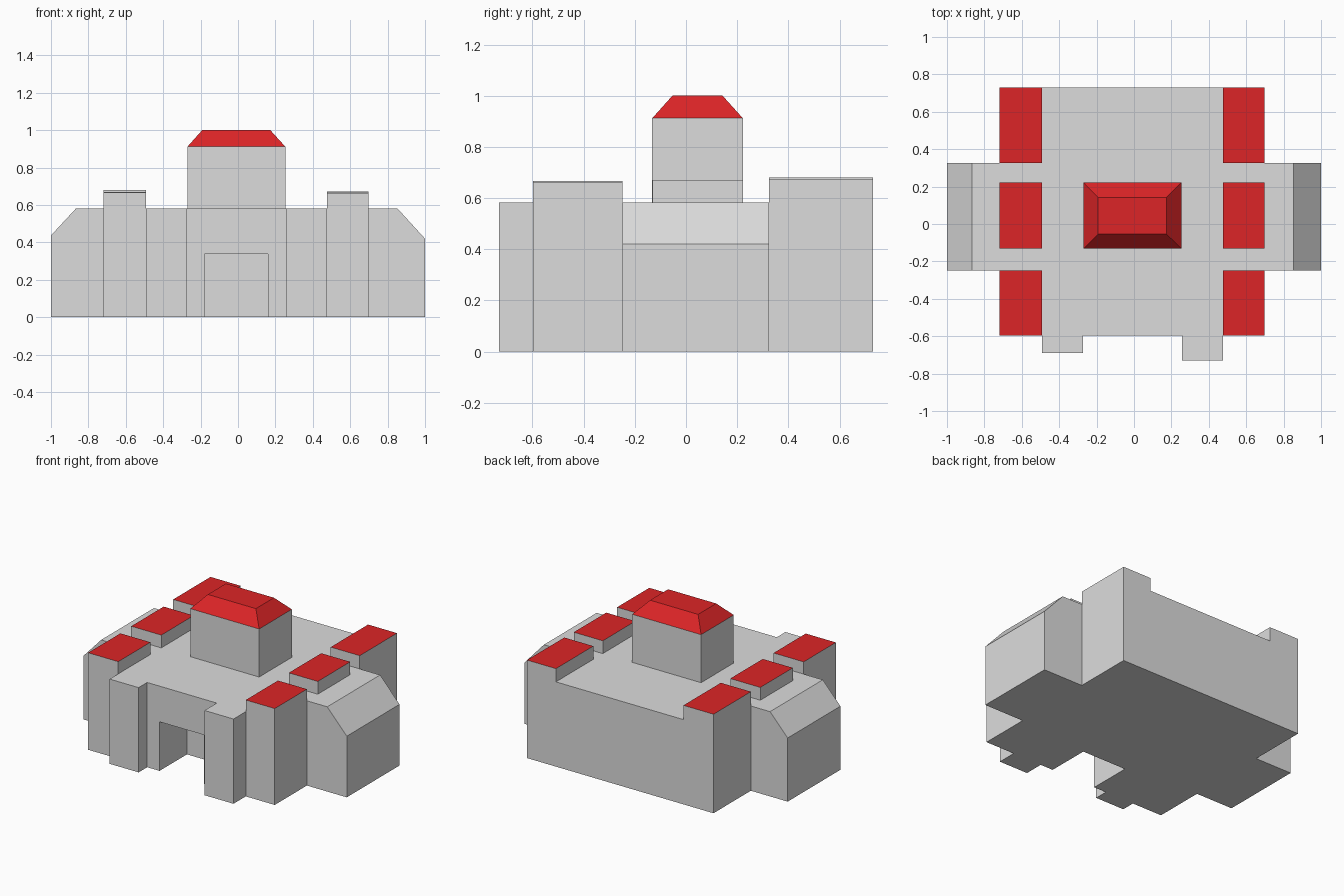
import bpy

if "Cube" in bpy.data.objects:
    bpy.data.objects.remove(bpy.data.objects["Cube"])


def material(name, rgb):
    m = bpy.data.materials.new(name)
    m.diffuse_color = (*rgb, 1)
    m.use_nodes = True
    m.node_tree.nodes["Principled BSDF"].inputs["Base Color"].default_value = m.diffuse_color
    return m


STONE = material("light grey stone", (0.72, 0.72, 0.72))
RED = material("red roof", (0.72, 0.018, 0.02))


def mesh_object(name, verts, faces, mats):
    me = bpy.data.meshes.new(name)
    me.from_pydata(verts, [], faces)
    for m in mats:
        me.materials.append(m)
    ob = bpy.data.objects.new(name, me)
    bpy.context.collection.objects.link(ob)
    return ob


def frustum(name, low, high, z0, z1, mats=(STONE,)):
    """Block between two (x0, x1, y0, y1) rectangles; a box if they match."""
    verts = []
    for (x0, x1, y0, y1), z in ((low, z0), (high, z1)):
        verts += [(x0, y0, z), (x1, y0, z), (x1, y1, z), (x0, y1, z)]
    faces = [(3, 2, 1, 0), (4, 5, 6, 7)]
    faces += [(i, (i + 1) % 4, (i + 1) % 4 + 4, i + 4) for i in range(4)]
    return mesh_object(name, verts, faces, mats)


def box(name, rect, z0, z1, mats=(STONE,)):
    return frustum(name, rect, rect, z0, z1, mats)


def wing(name, inner, slope, outer, eave):
    """Side wing with a chamfered outer top edge, extruded along y."""
    profile = [(inner, 0), (outer, 0), (outer, eave), (slope, EAVES), (inner, EAVES)]
    if outer < 0:
        profile.reverse()
    n = len(profile)
    verts = [(x, y, z) for y in (-0.248, 0.325) for x, z in profile]
    faces = [tuple(range(n)), tuple(reversed(range(n, 2 * n)))]
    faces += [(i, i + n, (i + 1) % n + n, (i + 1) % n) for i in range(n)]
    return mesh_object(name, verts, faces, (STONE,))


EAVES = 0.582
LEFT, RIGHT = (-0.72, -0.492), (0.477, 0.697)

# Main hall with a recessed doorway
hall = box("main_hall", (LEFT[1], RIGHT[0], -0.597, 0.73), 0, EAVES)
cutter = box("doorway_cutter", (-0.178, 0.16, -0.8, -0.30), -0.2, 0.337)
cutter.hide_render = True
cutter.hide_viewport = True
cut = hall.modifiers.new("doorway", 'BOOLEAN')
cut.operation = 'DIFFERENCE'
cut.solver = 'EXACT'
cut.object = cutter

# Front buttresses either side of the entrance
box("left_buttress", (LEFT[1], -0.272, -0.69, -0.597), 0, EAVES)
box("right_buttress", (0.257, RIGHT[0], -0.73, -0.597), 0, EAVES)

# Side wings
wing("left_wing", LEFT[1], -0.866, -1.0, 0.437)
wing("right_wing", RIGHT[0], 0.852, 1.0, 0.42)

# Side towers with flat red tops; the middle ones stand on the wings
rows = {
    "front": (-0.597, -0.248, 0, 0.666, 0.662),
    "middle": (-0.13, 0.222, EAVES, 0.67, 0.67),
    "back": (0.325, 0.73, 0, 0.68, 0.673),
}
for row, (y0, y1, z0, left_top, right_top) in rows.items():
    for side, xs, top in (("left", LEFT, left_top), ("right", RIGHT, right_top)):
        tower = box(f"{row}_{side}_tower", (*xs, y0, y1), z0, top, (STONE, RED))
        for p in tower.data.polygons:
            if p.normal.z > 0.5:
                p.material_index = 1

# Central tower and its hipped roof
base = (-0.27, 0.253, -0.132, 0.222)
box("central_tower", base, EAVES, 0.912)
frustum("central_roof", base, (-0.192, 0.173, -0.053, 0.143), 0.912, 1.0, (RED,))
